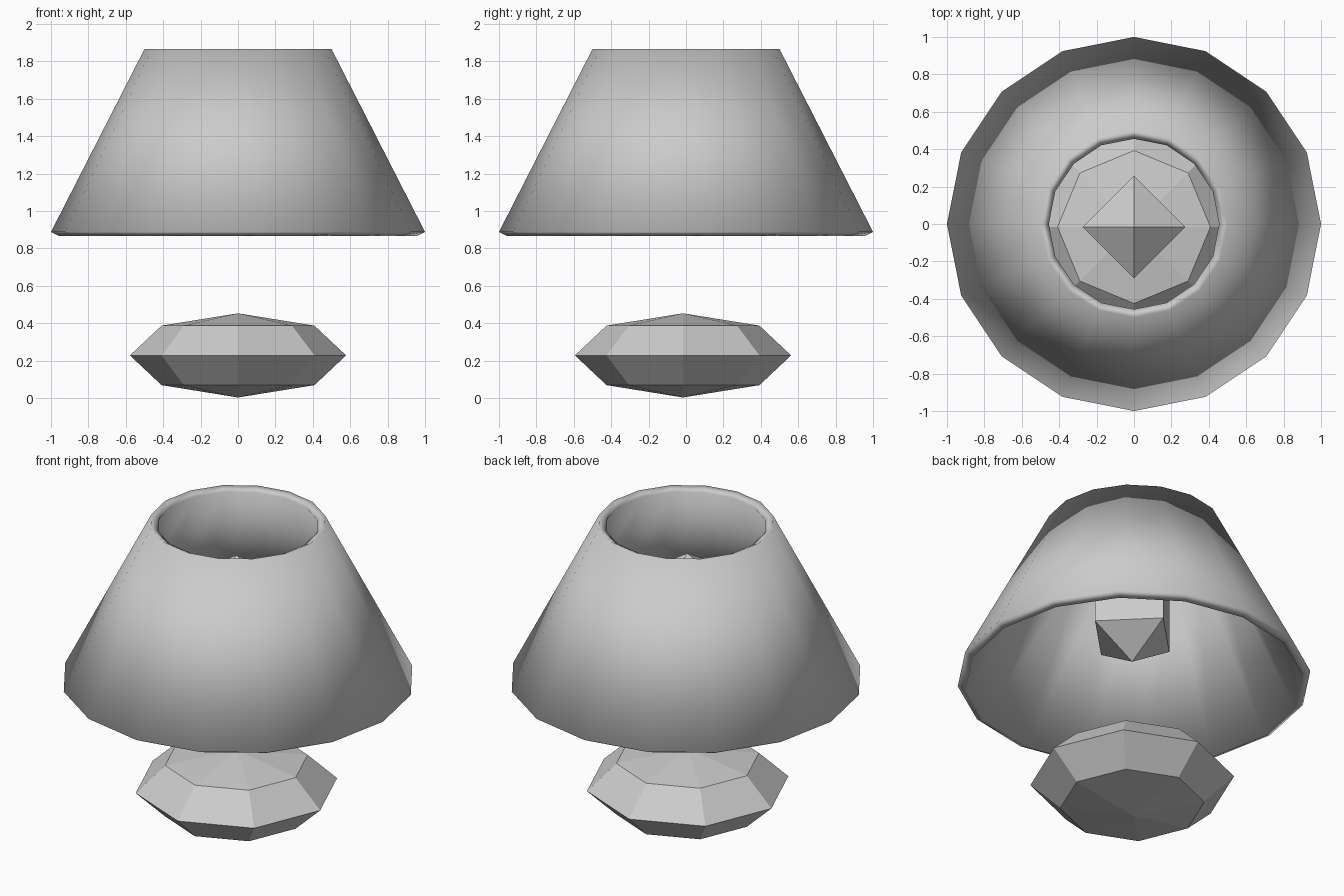
import bpy

if "Cube" in bpy.data.objects:
    bpy.data.objects.remove(bpy.data.objects["Cube"])


def faceted_ball(name, segments, rings, radius, half_height, z):
    """Low-poly ball, flat shaded, set slightly toward the front."""
    bpy.ops.mesh.primitive_uv_sphere_add(
        segments=segments, ring_count=rings, radius=1, location=(0, -0.016, z))
    ob = bpy.context.object
    ob.name = name
    ob.scale = (radius, radius, half_height)
    bpy.ops.object.transform_apply(location=False, rotation=False, scale=True)
    bpy.ops.object.shade_flat()
    return ob


# Gem-like squat base resting on the ground
faceted_ball("base", 8, 4, 0.578, 0.225, 0.228)

# Octahedral bulb floating inside the shade
faceted_ball("bulb", 4, 2, 0.316, 0.33, 1.335)

# Open 16-sided shade, thickened inward and smooth over its rims
z_bottom, z_top = 0.888, 1.866
bpy.ops.mesh.primitive_cone_add(
    vertices=16, radius1=1.0, radius2=0.5, depth=z_top - z_bottom,
    end_fill_type='NOTHING', location=(0, 0, (z_bottom + z_top) / 2))
shade = bpy.context.object
shade.name = "lampshade"
wall = shade.modifiers.new("wall", 'SOLIDIFY')
wall.thickness = 0.05
wall.offset = -1
bpy.ops.object.shade_smooth()
